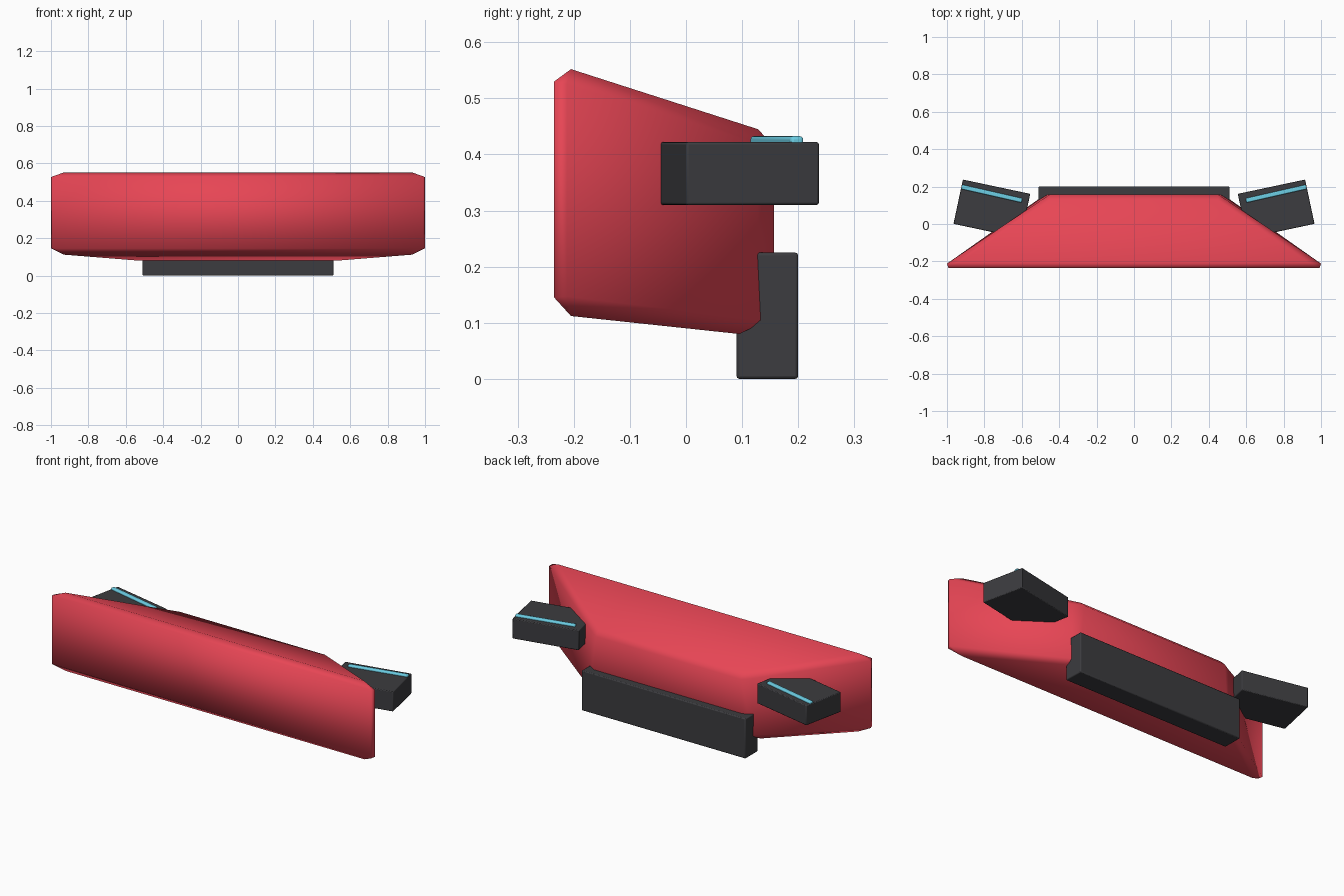
import bpy, bmesh, math
from itertools import product

if "Cube" in bpy.data.objects:
    bpy.data.objects.remove(bpy.data.objects["Cube"])


def material(name, color):
    m = bpy.data.materials.new(name)
    m.diffuse_color = color
    m.use_nodes = True
    m.node_tree.nodes["Principled BSDF"].inputs["Base Color"].default_value = m.diffuse_color
    return m


red = material("red_paint", (0.80, 0.06, 0.09, 1))
black = material("dark_plastic", (0.045, 0.045, 0.05, 1))
blue = material("blue_trim", (0.15, 0.62, 0.78, 1))


def box(name, loc, size, mat, bevel, segments=2, turn=0):
    bpy.ops.mesh.primitive_cube_add(size=1, location=loc)
    ob = bpy.context.object
    ob.name = name
    ob.scale = size
    bpy.ops.object.transform_apply(location=False, rotation=False, scale=True)
    ob.rotation_euler.z = turn
    mod = ob.modifiers.new("soft_edges", "BEVEL")
    mod.width = bevel
    mod.segments = segments
    ob.data.materials.append(mat)
    bpy.ops.object.shade_smooth_by_angle(angle=math.radians(35))
    return ob


# Main body: tapered block with chamfered edges.
# Each corner (y sign, z sign) has one point on its side, front/back and top/bottom panel.
corners = {
    (-1, 1): [(1.0, -.212, .525), (.992, -.235, .53), (.93, -.205, .552)],
    (-1, -1): [(1.0, -.212, .147), (.992, -.235, .145), (.93, -.205, .112)],
    (1, 1): [(.50, .125, .42), (.45, .157, .415), (.45, .128, .445)],
    (1, -1): [(.51, .133, .105), (.47, .157, .11), (.53, .095, .08)],
}
bm = bmesh.new()
V = {}
for sx, sy, sz in product((-1, 1), repeat=3):
    for axis, (x, y, z) in enumerate(corners[sy, sz]):
        V[(sx, sy, sz), axis] = bm.verts.new((sx * x, y, z))


def corner(a, sa, b, sb, c, sc):
    s = [0, 0, 0]
    s[a], s[b], s[c] = sa, sb, sc
    return tuple(s)


for a in range(3):
    b, c = (a + 1) % 3, (a + 2) % 3
    for sa in (-1, 1):
        # panel
        bm.faces.new([V[corner(a, sa, b, p, c, q), a]
                      for p, q in ((-1, -1), (1, -1), (1, 1), (-1, 1))])
        # chamfers between panels a and b
        for sb in (-1, 1):
            k0, k1 = corner(a, sa, b, sb, c, -1), corner(a, sa, b, sb, c, 1)
            bm.faces.new([V[k0, a], V[k0, b], V[k1, b], V[k1, a]])
for k in product((-1, 1), repeat=3):
    bm.faces.new([V[k, i] for i in range(3)])
bmesh.ops.recalc_face_normals(bm, faces=bm.faces)
for f in bm.faces:
    f.smooth = True
me = bpy.data.meshes.new("main_body")
bm.to_mesh(me)
bm.free()
me.materials.append(red)
body = bpy.data.objects.new("main_body", me)
bpy.context.collection.objects.link(body)

# Rear lower bar
box("rear_bar", (0, .145, .1125), (1.02, .11, .225), black, .005)

# Angled side pads with blue trim rods
for side, s in (("left", -1), ("right", 1)):
    turn = s * math.radians(12)
    box(side + "_pad", (s * .76, .081, .366), (.368, .242, .112), black, .004, turn=turn)
    box(side + "_trim_rod", (s * .76, .162, .4225), (.33, .024, .02), blue, .006, 3,
        turn=s * math.radians(12.8))
